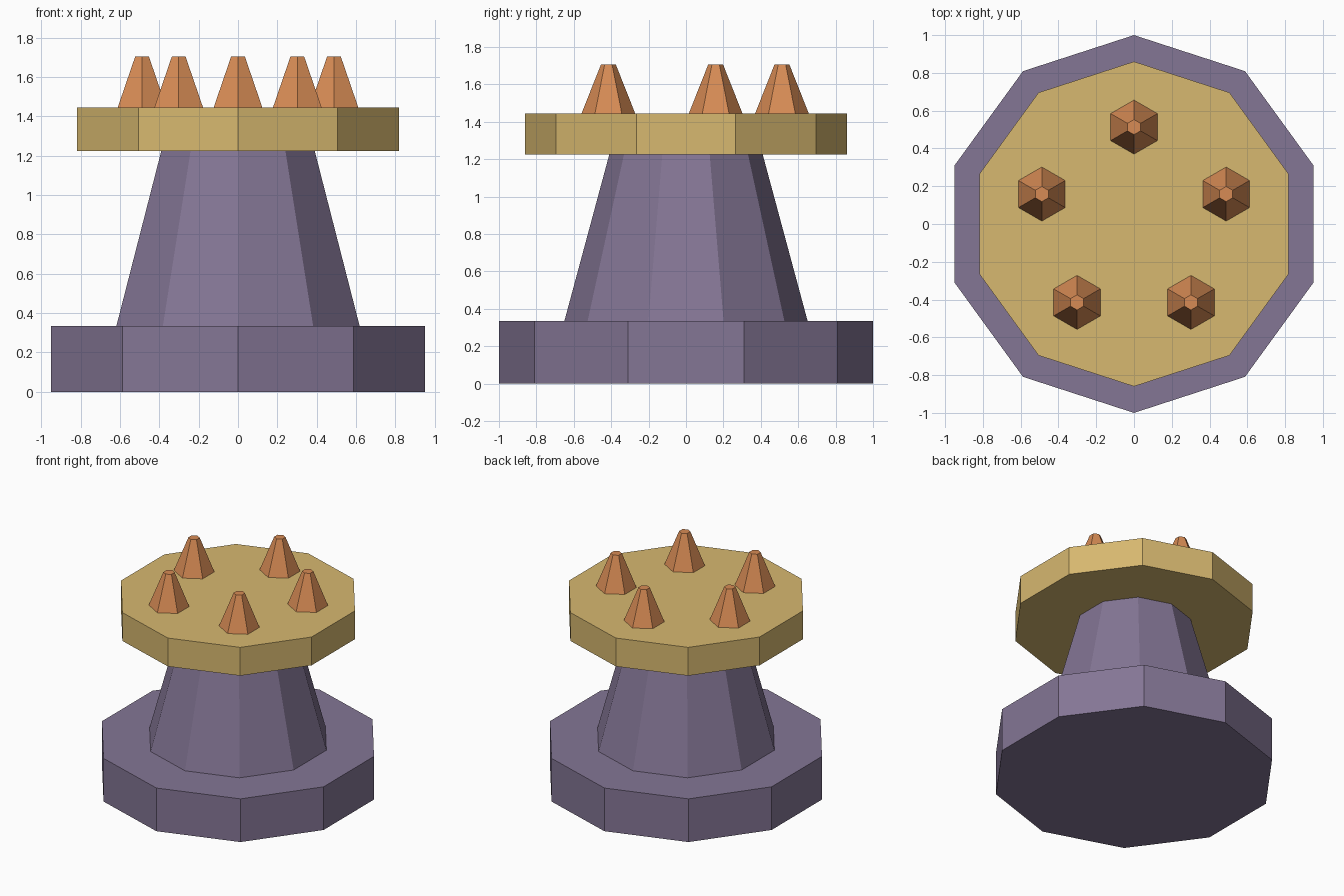
import bpy
import math

default = bpy.data.objects.get("Cube")
if default:
    bpy.data.objects.remove(default, do_unlink=True)


def material(name, rgb):
    mat = bpy.data.materials.new(name)
    mat.use_nodes = True
    color = (*rgb, 1.0)
    mat.diffuse_color = color
    mat.node_tree.nodes["Principled BSDF"].inputs["Base Color"].default_value = color
    return mat


def frustum(name, sides, r_bottom, r_top, z_bottom, z_top, mat, x=0.0, y=0.0):
    """Flat-sided tapered prism with one corner pointing along +y."""
    bpy.ops.mesh.primitive_cone_add(
        vertices=sides, radius1=r_bottom, radius2=r_top, depth=z_top - z_bottom,
        location=(x, y, (z_bottom + z_top) / 2))
    obj = bpy.context.object
    obj.name = name
    obj.data.materials.append(mat)
    return obj


purple = material("dusty purple", (0.23, 0.18, 0.30))
gold = material("muted gold", (0.68, 0.48, 0.16))
orange = material("burnt orange", (0.68, 0.26, 0.09))

# Stacked ten-sided body
BASE_TOP, CAP_BOTTOM, CAP_TOP, SPIKE_TOP = 0.335, 1.225, 1.445, 1.705
frustum("base", 10, 1.0, 1.0, 0.0, BASE_TOP, purple)
frustum("column", 10, 0.65, 0.41, BASE_TOP, CAP_BOTTOM, purple)
frustum("cap", 10, 0.86, 0.86, CAP_BOTTOM, CAP_TOP, gold)

# Ring of blunt six-sided spikes on the cap
SPIKES, RING = 5, 0.513
for i in range(SPIKES):
    angle = math.pi / 2 + i * math.tau / SPIKES
    frustum(f"spike_{i + 1}", 6, 0.143, 0.04, CAP_TOP, SPIKE_TOP, orange,
            RING * math.cos(angle), RING * math.sin(angle))
